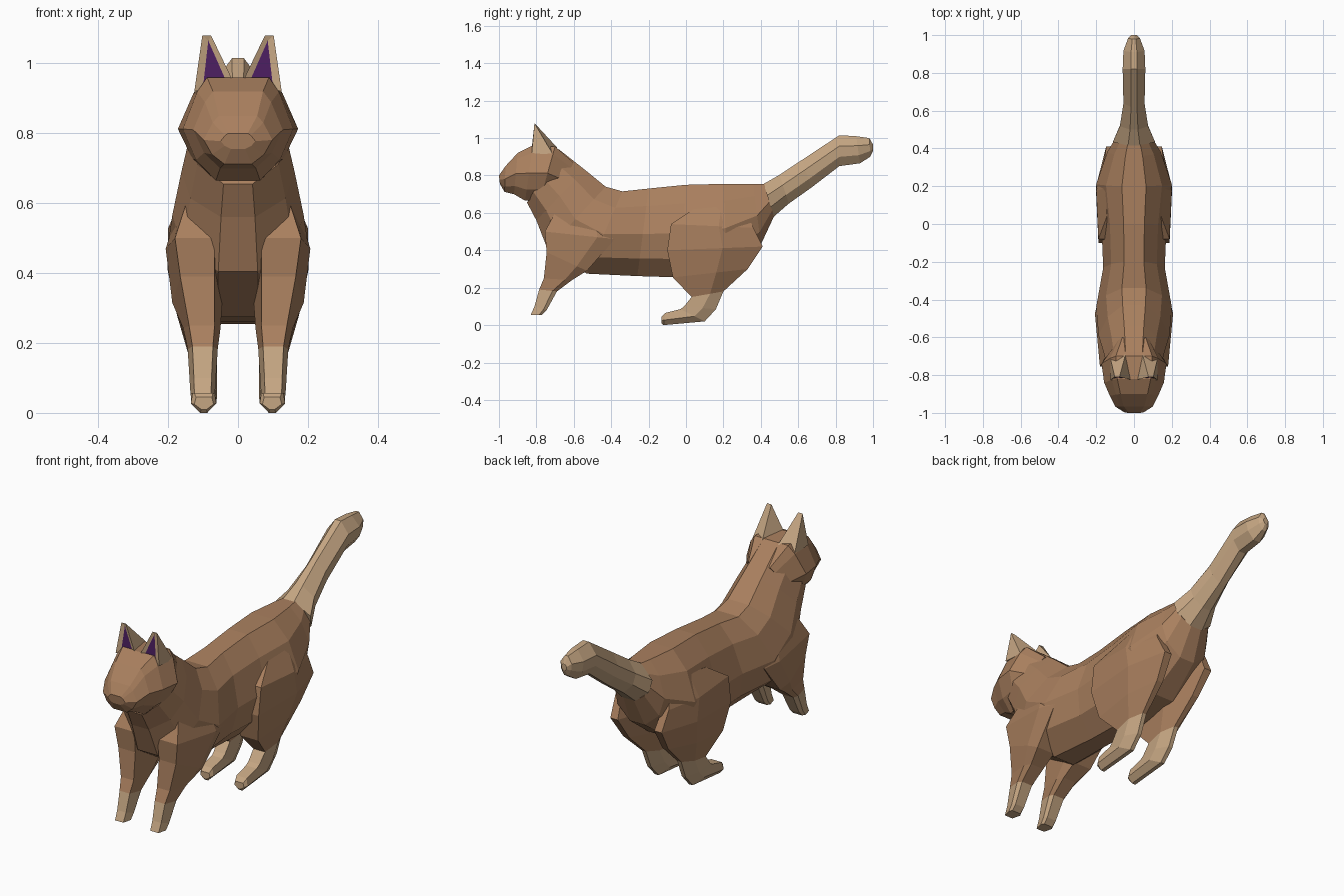
import bpy, bmesh


def material(name, rgb):
    m = bpy.data.materials.new(name)
    m.diffuse_color = (*rgb, 1)
    return m


BROWN = material("brown fur", (0.40, 0.215, 0.113))
TAN = material("tan fur", (0.56, 0.38, 0.225))
PURPLE = material("inner ear purple", (0.07, 0.013, 0.115))

# Half outlines: u runs from the first to the second edge point, v across the width
TORSO = [(0, .34), (.2, .13), (.52, 0), (.8, .08), (1, .35)]
HEAD = [(0, .22), (.14, .13), (.5, 0), (.8, .12), (1, .3)]
TAIL = [(0, .36), (.35, 0), (.7, .04), (1, .33)]
FORELEG = [(0, .16), (.75, 0), (1, .14)]
HINDLEG = [(0, .09), (.58, 0), (1, .36)]


def finish(name, bm, mats):
    bmesh.ops.recalc_face_normals(bm, faces=bm.faces[:])
    me = bpy.data.meshes.new(name)
    bm.to_mesh(me)
    bm.free()
    for m in mats:
        me.materials.append(m)
    ob = bpy.data.objects.new(name, me)
    bpy.context.collection.objects.link(ob)
    return ob


def loft(name, half, sections, mats, tan_from=99, side=1):
    """Skin sections (y0, z0, y1, z1, x_min, x_max) with a mirrored outline."""
    outline = half + [(u, 1 - v) for u, v in reversed(half)]
    bm = bmesh.new()
    rings = []
    for y0, z0, y1, z1, xa, xb in sections:
        rings.append([bm.verts.new((side * (xa + (xb - xa) * v),
                                    y0 + (y1 - y0) * u, z0 + (z1 - z0) * u))
                      for u, v in outline])
    n = len(outline)
    for r, (a, b) in enumerate(zip(rings, rings[1:])):
        for i in range(n):
            f = bm.faces.new((a[i], a[(i + 1) % n], b[(i + 1) % n], b[i]))
            f.material_index = int(r >= tan_from)
    bm.faces.new(rings[0])
    end = bm.faces.new(rings[-1])
    end.material_index = int(len(rings) > tan_from)
    return finish(name, bm, mats)


def centred(rows):
    return [(*r[:4], -r[4], r[4]) for r in rows]


# Torso rising into the neck: top y, z, bottom y, z, half width
loft("torso", TORSO, centred([
    (.43, .755, .47, .58, .10),
    (.36, .755, .40, .43, .142),
    (.20, .755, .22, .30, .20),
    (.00, .75, -.03, .255, .172),
    (-.20, .73, -.26, .262, .163),
    (-.34, .715, -.53, .275, .200),
    (-.43, .74, -.74, .405, .188),
    (-.54, .83, -.80, .56, .162),
    (-.68, .94, -.85, .655, .138)]), [BROWN])

# Head and muzzle
loft("head", HEAD, centred([
    (-.60, .868, -.70, .68, .11),
    (-.70, .955, -.78, .67, .172),
    (-.82, .96, -.86, .665, .158),
    (-.90, .92, -.92, .70, .128),
    (-.965, .85, -.97, .712, .098),
    (-1.0, .80, -.995, .755, .05)]), [BROWN])

# Tail with a rounded tip
loft("tail", TAIL, centred([
    (.415, .755, .47, .58, .112),
    (.50, .803, .55, .65, .075),
    (.62, .883, .67, .735, .056),
    (.82, 1.015, .82, .85, .06),
    (.91, 1.01, .93, .865, .056),
    (.98, 1.0, .985, .90, .032),
    (1.0, .965, 1.0, .93, .015)]), [TAN])

for side, word in ((1, "right"), (-1, "left")):
    # Front leg from shoulder to paw
    loft("front_leg_" + word, FORELEG, [
        (-.70, .60, -.42, .60, .06, .165),
        (-.755, .50, -.38, .46, .04, .207),
        (-.745, .39, -.53, .29, .045, .188),
        (-.76, .25, -.61, .24, .05, .157),
        (-.785, .19, -.69, .18, .058, .144),
        (-.81, .10, -.745, .08, .064, .138),
        (-.83, .055, -.77, .055, .066, .136)], [BROWN, TAN], 4, side)

    # Hind leg from thigh to toes
    loft("hind_leg_" + word, HINDLEG, [
        (.04, .62, .30, .66, .08, .15),
        (-.08, .54, .36, .52, .07, .200),
        (-.10, .40, .41, .42, .05, .202),
        (-.07, .255, .33, .30, .05, .175),
        (.03, .15, .20, .18, .06, .142),
        (-.01, .10, .16, .085, .06, .138),
        (-.03, .085, .10, .02, .06, .135),
        (-.11, .065, -.12, .0, .062, .135),
        (-.13, .045, -.13, .01, .07, .125)], [BROWN, TAN], 4, side)

    # Pointed ear with a slightly sunken triangular inner face
    bm = bmesh.new()
    fi, fo, bo, bi, ti, to, pi, po, pt = [bm.verts.new((side * x, y, z)) for x, y, z in (
        (.012, -.825, .945), (.125, -.825, .92), (.125, -.71, .91),
        (.045, -.69, .95), (.077, -.81, 1.08), (.102, -.81, 1.08),
        (.032, -.816, .945), (.101, -.816, .925), (.085, -.806, 1.065))]
    for vs in ((fi, fo, po, pi), (fo, to, pt, po), (to, ti, pt), (ti, fi, pi, pt),
               (fo, bo, to), (bo, bi, ti, to), (bi, fi, ti), (fi, bi, bo, fo)):
        bm.faces.new(vs)
    bm.faces.new((pi, po, pt)).material_index = 1
    finish("ear_" + word, bm, [TAN, PURPLE])
